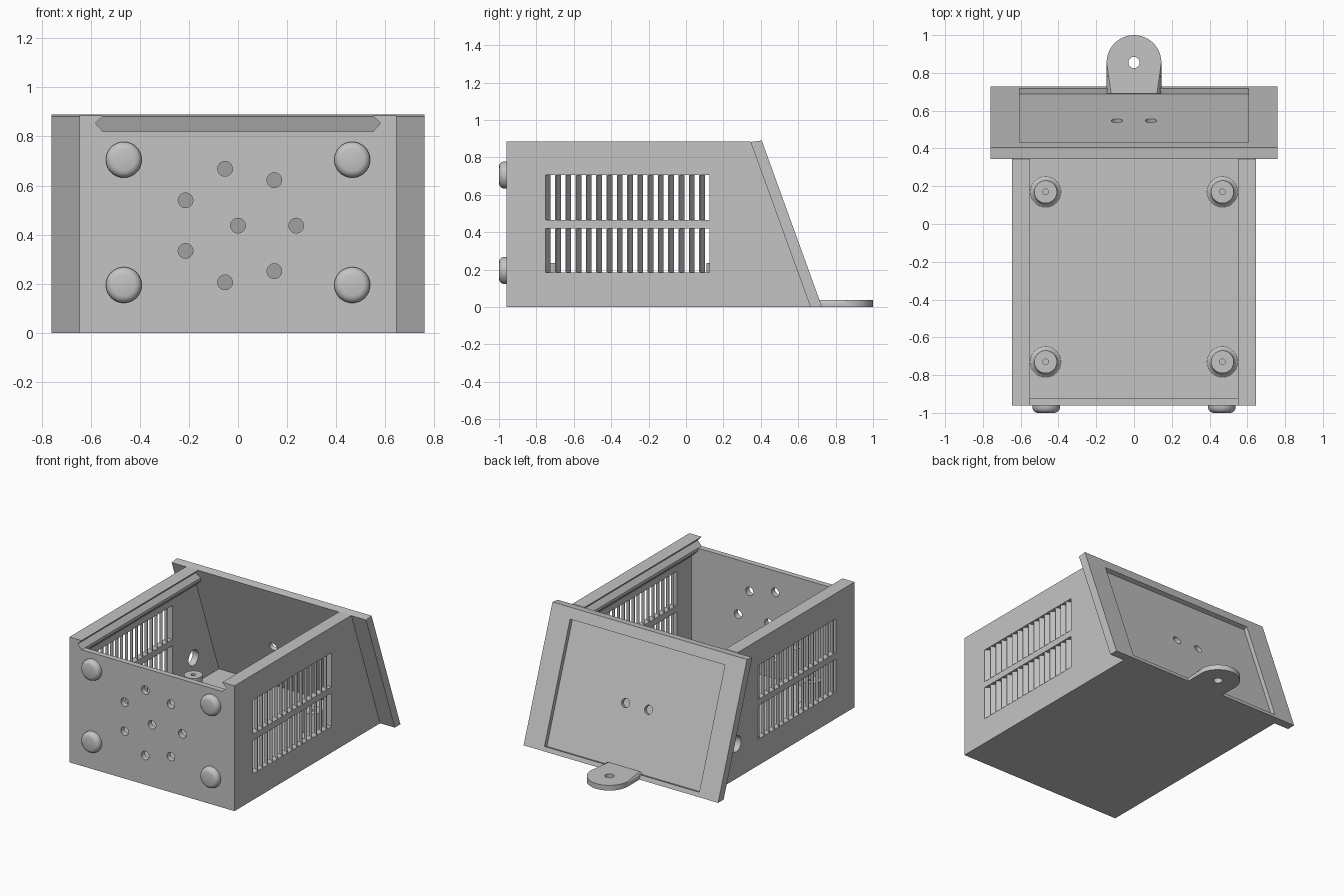
import bpy, bmesh, math
from mathutils import Vector, Matrix

if "Cube" in bpy.data.objects:
    bpy.data.objects.remove(bpy.data.objects["Cube"])

grey = bpy.data.materials.new("light_grey_plastic")
grey.use_nodes = True
colour = (0.55, 0.55, 0.55, 1)
grey.diffuse_color = colour
grey.node_tree.nodes["Principled BSDF"].inputs["Base Color"].default_value = colour


def finish(name, bm):
    bmesh.ops.recalc_face_normals(bm, faces=bm.faces)
    mesh = bpy.data.meshes.new(name)
    bm.to_mesh(mesh)
    bm.free()
    mesh.materials.append(grey)
    obj = bpy.data.objects.new(name, mesh)
    bpy.context.collection.objects.link(obj)
    return obj


def add_prism(bm, points, axis, low, high):
    """Extrude a 2D outline along an axis; the outline uses the other two axes in order."""
    def place(p, t):
        c = list(p)
        c.insert("xyz".index(axis), t)
        return bm.verts.new(c)
    a = [place(p, low) for p in points]
    b = [place(p, high) for p in points]
    bm.faces.new(a)
    bm.faces.new(b[::-1])
    for i in range(len(points)):
        j = (i + 1) % len(points)
        bm.faces.new((a[i], b[i], b[j], a[j]))


def prism(name, points, axis, low, high):
    bm = bmesh.new()
    add_prism(bm, points, axis, low, high)
    return finish(name, bm)


def rod(centre, direction, radius, length):
    bm = bmesh.new()
    turn = Vector(direction).to_track_quat("Z", "Y").to_matrix().to_4x4()
    bmesh.ops.create_cone(bm, cap_ends=True, segments=32, radius1=radius, radius2=radius,
                          depth=length, matrix=Matrix.Translation(centre) @ turn)
    return finish("cutter", bm)


def lathe(name, profile, location, tilt=0):
    bm = bmesh.new()
    verts = [bm.verts.new((r, 0, h)) for r, h in profile]
    edges = [bm.edges.new(pair) for pair in zip(verts, verts[1:])]
    bmesh.ops.spin(bm, geom=verts + edges, cent=(0, 0, 0), axis=(0, 0, 1),
                   angle=math.tau, steps=40)
    bmesh.ops.remove_doubles(bm, verts=bm.verts, dist=0.0002)
    bmesh.ops.transform(bm, verts=bm.verts,
                        matrix=Matrix.Translation(location) @ Matrix.Rotation(tilt, 4, "X"))
    obj = finish(name, bm)
    smooth(obj)
    return obj


def select_only(obj):
    bpy.ops.object.select_all(action="DESELECT")
    obj.select_set(True)
    bpy.context.view_layer.objects.active = obj


def smooth(obj):
    select_only(obj)
    bpy.ops.object.shade_smooth_by_angle(angle=math.radians(35))


def cut(obj, cutters):
    for cutter in cutters:
        select_only(obj)
        mod = obj.modifiers.new("cut", "BOOLEAN")
        mod.operation, mod.solver, mod.object = "DIFFERENCE", "EXACT", cutter
        bpy.ops.object.modifier_apply(modifier=mod.name)
        bpy.data.objects.remove(cutter)


def mirrored(half):
    return half + [(-x, z) for x, z in reversed(half)]


# Box with a sloping back end, hollow inside, with dovetail lid grooves
TOP, OUTER, INNER, FRONT = 0.885, 0.645, 0.6, -0.96
ROWS = [(0.185, 0.42), (0.465, 0.705)]
VENT_START, PITCH, COUNT = -0.755, 0.055, 16

box = prism("box_shell", [(FRONT, 0), (0.665, 0), (0.345, TOP), (FRONT, TOP)], "x", -OUTER, OUTER)
cavity = mirrored([(INNER, 0.06), (INNER, 0.75), (0.55, 0.8), (0.55, 0.85)])
groove = mirrored([(0.55, 0.82), (0.58, 0.853), (0.55, TOP), (0.55, 0.95)])
cutters = [prism("cutter", cavity, "y", -0.92, 1.2), prism("cutter", groove, "y", -1.2, 1.2)]

# Side vent windows
VENT_END = VENT_START + PITCH * COUNT
for low, high in ROWS:
    window = [(VENT_START, low), (VENT_END, low), (VENT_END, high), (VENT_START, high)]
    cutters.append(prism("cutter", window, "x", -0.8, 0.8))

# Front hole ring with a centre hole, and one cable hole in the right wall
cutters.append(rod((0, FRONT, 0.437), (0, 1, 0), 0.03, 0.2))
for i in range(7):
    a = math.tau * i / 7
    spot = (0.237 * math.cos(a), FRONT, 0.437 + 0.237 * math.sin(a))
    cutters.append(rod(spot, (0, 1, 0), 0.03, 0.2))
cutters.append(rod((-OUTER, 0.36, 0.245), (1, 0, 0), 0.055, 0.2))
cut(box, cutters)

# Slanted vent slats
for side, label in ((1, "left"), (-1, "right")):
    bm = bmesh.new()
    near, far = sorted((side * 0.643, side * 0.602), reverse=True)
    for low, high in ROWS:
        for i in range(COUNT):
            y = VENT_START + PITCH * i
            slat = [(near, y), (near, y + 0.004), (far, y + 0.031), (far, y + 0.027)]
            add_prism(bm, slat, "z", low - 0.004, high + 0.004)
    finish(label + "_vent_slats", bm)

# Sloping back panel with a recess and two holes
panel = prism("back_panel", [(0.345, 0.882), (0.405, 0.89), (0.727, 0), (0.665, 0)], "x", -0.76, 0.76)
slope = Vector((0, 0.322, -0.89)).normalized()
normal = Vector((0, -slope.z, slope.y))
edge = Vector((0, 0.405, 0.89))
recess = []
for along, out in ((0.075, 0.05), (0.915, 0.05), (0.915, -0.03), (0.075, -0.03)):
    p = edge + slope * along + normal * out
    recess.append((p.y, p.z))
middle = edge + slope * 0.5
cut(panel, [prism("cutter", recess, "x", -0.605, 0.605)]
    + [rod(middle + Vector((x, 0, 0)), normal, 0.03, 0.3) for x in (-0.09, 0.09)])

# Hanging lug with a rounded upper rim
arc = [(0.145 * math.cos(math.pi * i / 24), 0.855 + 0.145 * math.sin(math.pi * i / 24))
       for i in range(25)]
bm = bmesh.new()
add_prism(bm, [(-0.145, 0.69), (0.145, 0.69)] + arc, "z", 0, 0.037)
rim = [e for e in bm.edges if all(v.co.z > 0.03 for v in e.verts)
       and any(v.co.y > 0.7 for v in e.verts)]
bmesh.ops.bevel(bm, geom=rim, offset=0.024, segments=4, profile=0.5, affect="EDGES")
lug = finish("hanging_lug", bm)
cut(lug, [rod((0, 0.855, 0), (0, 0, 1), 0.03, 0.2)])
smooth(lug)

# Round feet on the front, and screw posts on the floor
foot = [(0, 0.04), (0.045, 0.04), (0.058, 0.036), (0.068, 0.027), (0.073, 0.014), (0.073, -0.005)]
post = [(0, 0.12), (0.015, 0.12), (0.015, 0.235), (0.06, 0.235), (0.06, 0.1),
        (0.063, 0.08), (0.07, 0.067), (0.085, 0.058)]
for side, label in ((1, "left"), (-1, "right")):
    for z, level in ((0.195, "lower"), (0.705, "upper")):
        lathe(f"{label}_{level}_foot", foot, (side * 0.465, FRONT, z), math.pi / 2)
    for y, end in ((-0.73, "front"), (0.17, "back")):
        lathe(f"{label}_{end}_screw_post", post, (side * 0.468, y, 0))
